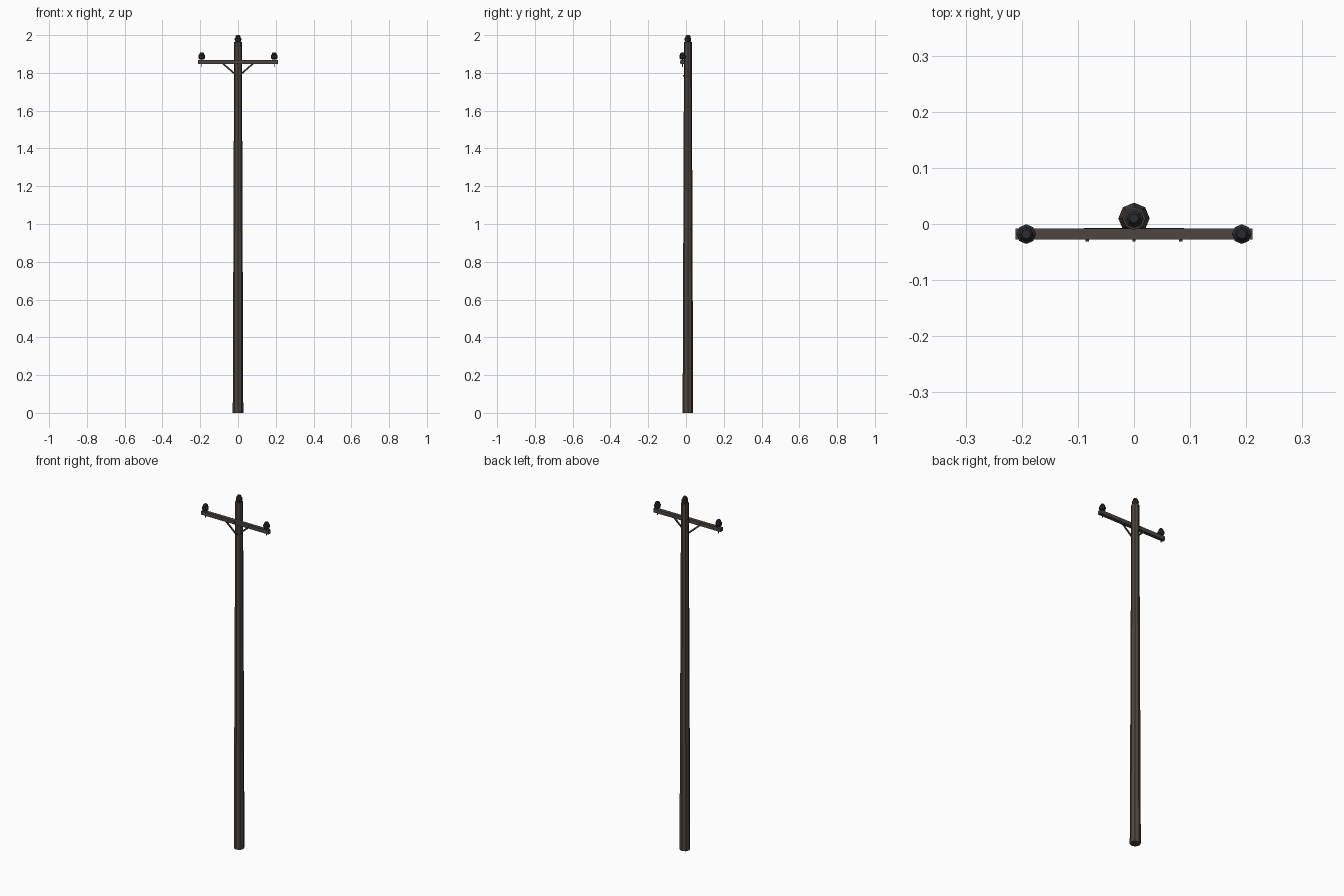
import bpy, bmesh, math
from mathutils import Vector, Matrix

if "Cube" in bpy.data.objects:
    bpy.data.objects.remove(bpy.data.objects["Cube"])


def material(name, rgb):
    m = bpy.data.materials.new(name)
    m.diffuse_color = (*rgb, 1)
    m.use_nodes = True
    m.node_tree.nodes["Principled BSDF"].inputs["Base Color"].default_value = m.diffuse_color
    return m


WOOD = material("weathered wood", (0.075, 0.060, 0.050))
CERAMIC = material("dark ceramic", (0.026, 0.027, 0.031))
METAL = material("dark steel", (0.040, 0.038, 0.037))


def finish(name, bm, mat):
    bmesh.ops.recalc_face_normals(bm, faces=bm.faces)
    me = bpy.data.meshes.new(name)
    bm.to_mesh(me)
    bm.free()
    me.materials.append(mat)
    ob = bpy.data.objects.new(name, me)
    bpy.context.collection.objects.link(ob)
    return ob


def lathe(name, profile, loc, mat, sides=8):
    """Capped turned shape from (radius, height) pairs."""
    bm = bmesh.new()
    rings = []
    for r, z in profile:
        rings.append([bm.verts.new((loc[0] + r * math.cos(math.tau * i / sides),
                                    loc[1] + r * math.sin(math.tau * i / sides),
                                    loc[2] + z)) for i in range(sides)])
    for a, b in zip(rings, rings[1:]):
        for i in range(sides):
            j = (i + 1) % sides
            bm.faces.new((a[i], a[j], b[j], b[i]))
    bm.faces.new(rings[0])
    bm.faces.new(rings[-1])
    return finish(name, bm, mat)


def box(name, size, loc, mat, angle=0):
    bm = bmesh.new()
    bmesh.ops.create_cube(bm, size=1, matrix=Matrix.Translation(loc)
                          @ Matrix.Rotation(angle, 4, 'Y')
                          @ Matrix.Diagonal((*size, 1)))
    return finish(name, bm, mat)


def bar(name, a, b, width, depth, mat):
    """Flat strap between two points in the xz plane."""
    a, b = Vector(a), Vector(b)
    d = b - a
    return box(name, (d.length, depth, width), (a + b) / 2, mat,
               -math.atan2(d.z, d.x))


POLE_Y, ARM_Y, ARM_Z = 0.010, -0.018, 1.857

# tapered pole
lathe("pole", [(0.028, 0), (0.0205, 1.963)], (0, POLE_Y, 0), WOOD)

# crossarm bolted on the front
box("crossarm", (0.422, 0.020, 0.021), (0, ARM_Y, ARM_Z), WOOD)

# insulators: skirt, waist and rounded cap
INSULATOR = [(0.011, 0), (0.016, 0.004), (0.0175, 0.012), (0.0175, 0.020),
             (0.0125, 0.025), (0.0125, 0.031), (0.008, 0.037)]
lathe("top_insulator", INSULATOR, (0, POLE_Y, 1.963), CERAMIC)

for side, s in (("left", -1), ("right", 1)):
    x = 0.192 * s
    lathe(side + "_insulator", INSULATOR, (x, ARM_Y, 1.872), CERAMIC)
    # pin through the arm
    lathe(side + "_pin", [(0.0025, 0), (0.0025, 0.045)], (x, ARM_Y, 1.832), METAL, 6)
    # diagonal brace behind the arm, running down to the pole
    bar(side + "_brace", (0.086 * s, -0.0075, 1.855), (0.003 * s, -0.0105, 1.782),
        0.009, 0.004, METAL)
    box(side + "_brace_bolt", (0.006, 0.004, 0.006), (0.083 * s, -0.029, 1.855), METAL)

# bolts on the pole centre line
box("arm_bolt", (0.006, 0.004, 0.006), (0, -0.029, ARM_Z), METAL)
box("brace_foot_bolt", (0.007, 0.006, 0.007), (0, -0.013, 1.785), METAL)
